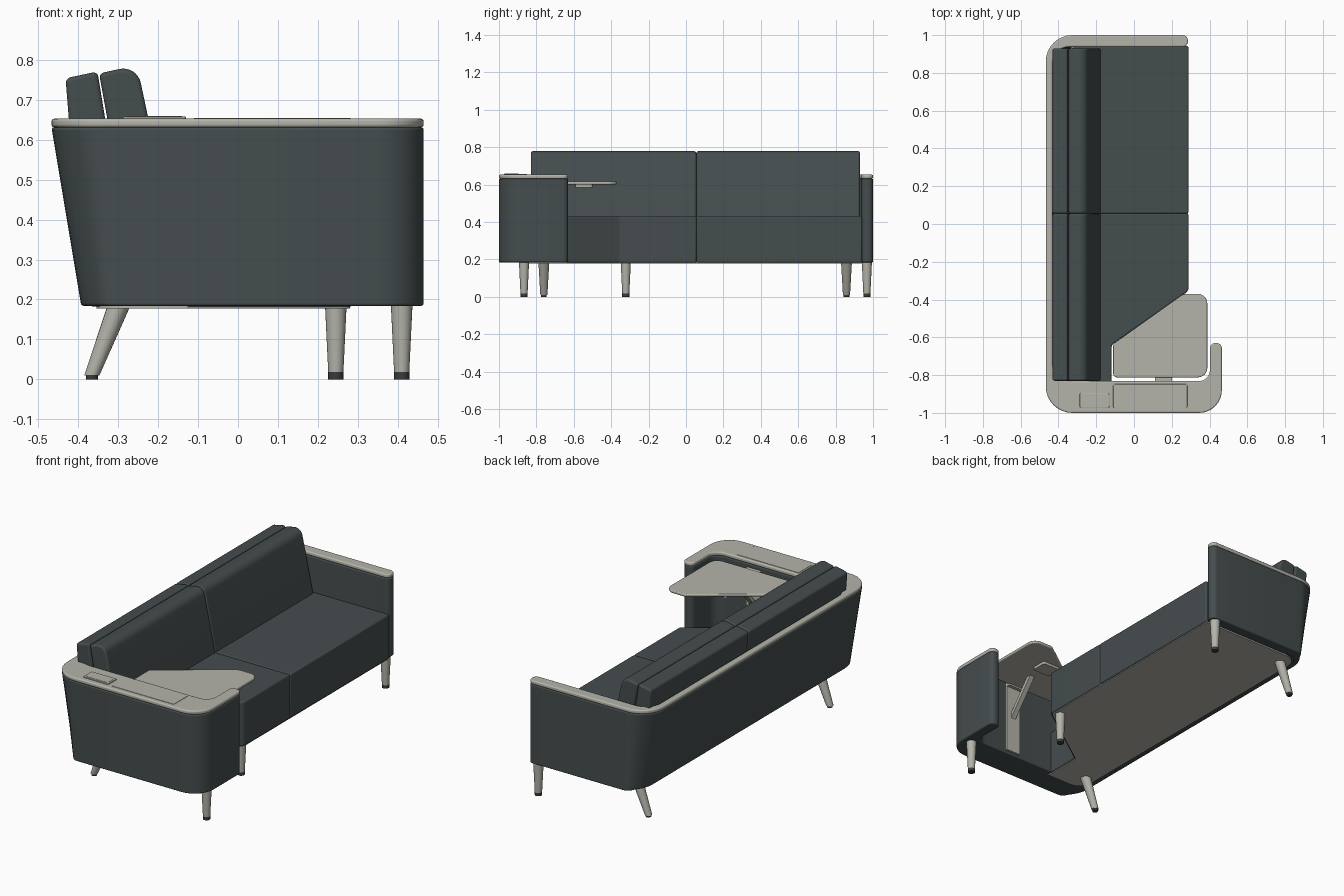
import bpy, bmesh, math
from mathutils import Vector

if "Cube" in bpy.data.objects:
    bpy.data.objects.remove(bpy.data.objects["Cube"])


def material(name, rgb):
    m = bpy.data.materials.new(name)
    m.diffuse_color = (*rgb, 1)
    m.use_nodes = True
    m.node_tree.nodes["Principled BSDF"].inputs["Base Color"].default_value = m.diffuse_color
    return m


DARK = material("charcoal fabric", (0.060, 0.074, 0.076))
LIGHT = material("warm grey", (0.46, 0.455, 0.40))
FOOT = material("dark rubber", (0.04, 0.045, 0.045))
SEAM_Y = 0.055


def rounded(corners, steps=8):
    """Outline from (x, y, radius) corners, with an arc at each corner."""
    out, n = [], len(corners)
    for i, (x, y, r) in enumerate(corners):
        p = Vector((x, y))
        if r == 0:
            out.append(p)
            continue
        a = (Vector(corners[i - 1][:2]) - p).normalized()
        b = (Vector(corners[(i + 1) % n][:2]) - p).normalized()
        half = a.angle(b) / 2
        c = p + (a + b).normalized() * (r / math.sin(half))
        s, e = p + a * (r / math.tan(half)) - c, p + b * (r / math.tan(half)) - c
        total = s.angle_signed(e)
        for k in range(steps + 1):
            t = -total * k / steps
            out.append(c + Vector((s.x * math.cos(t) - s.y * math.sin(t),
                                   s.x * math.sin(t) + s.y * math.cos(t))))
    return out


def prism(name, outline, lo, hi, mat, place=lambda u, v, w: (u, v, w), bevel=0.0, segs=3):
    """Extrude an outline from lo to hi; place() maps it into space."""
    bm = bmesh.new()
    a = [bm.verts.new(place(p[0], p[1], lo)) for p in outline]
    b = [bm.verts.new(place(p[0], p[1], hi)) for p in outline]
    bm.faces.new(a)
    bm.faces.new(b)
    n = len(a)
    for i in range(n):
        j = (i + 1) % n
        bm.faces.new((a[i], a[j], b[j], b[i]))
    bmesh.ops.recalc_face_normals(bm, faces=bm.faces)
    me = bpy.data.meshes.new(name)
    bm.to_mesh(me)
    bm.free()
    me.materials.append(mat)
    ob = bpy.data.objects.new(name, me)
    bpy.context.collection.objects.link(ob)
    if bevel:
        m = ob.modifiers.new("soft_edges", "BEVEL")
        m.width, m.segments = bevel, segs
        m.limit_method, m.angle_limit = "ANGLE", math.radians(40)
    bpy.ops.object.select_all(action="DESELECT")
    ob.select_set(True)
    bpy.context.view_layer.objects.active = ob
    bpy.ops.object.shade_smooth_by_angle(angle=math.radians(40))
    return ob


def box(name, x0, x1, y0, y1, z0, z1, mat, r=0.0, bevel=0.0):
    pts = rounded([(x0, y0, r), (x1, y0, r), (x1, y1, r), (x0, y1, r)], 4)
    return prism(name, pts, z0, z1, mat, bevel=bevel)


def lean(x, y, z):
    """Tilt the back wall outward towards the top."""
    w = min(max((-0.30 - x) / 0.13, 0), 1)
    return (x + 0.075 * w * (0.63 - z) / 0.45, y, z)


# Wraparound body: far arm, back wall, deep near arm and its short wing
body = rounded([(0.285, 1.0, 0.028), (-0.467, 1.0, 0.14), (-0.467, -1.0, 0.14),
                (0.465, -1.0, 0.12), (0.465, -0.63, 0.029), (0.402, -0.63, 0.029),
                (0.402, -0.832, 0.06), (-0.432, -0.832, 0.09),
                (-0.432, 0.938, 0.09), (0.285, 0.938, 0.028)])
prism("body_shell", body, 0.184, 0.631, DARK, lean, bevel=0.006)
prism("top_rail", body, 0.631, 0.653, LIGHT, bevel=0.007)

# Two seat blocks, the near one cut diagonally beside the table
near_seat = [(-0.37, -0.845, 0.08), (-0.118, -0.845, 0), (-0.118, -0.64, 0.02),
             (0.288, -0.355, 0.03), (0.288, SEAM_Y, 0), (-0.37, SEAM_Y, 0)]
far_seat = [(-0.37, SEAM_Y, 0), (0.288, SEAM_Y, 0), (0.288, 0.942, 0), (-0.37, 0.942, 0.08)]
for name, pts in (("near_seat", near_seat), ("far_seat", far_seat)):
    prism(name, rounded(pts), 0.182, 0.432, DARK, bevel=0.008)

# Underside panel
panel = [(-0.355, -0.86, 0.08), (-0.125, -0.86, 0), (-0.125, -0.635, 0),
         (0.28, -0.35, 0.03), (0.28, 0.94, 0), (-0.355, 0.94, 0.08)]
prism("underside_panel", rounded(panel), 0.177, 0.186, LIGHT)

# Back cushions: a thick front layer and a thin rear layer, each in two lengths
front_layer = rounded([(-0.175, 0.42, 0), (-0.253, 0.787, 0.045),
                       (-0.348, 0.766, 0.012), (-0.285, 0.42, 0)])
rear_layer = rounded([(-0.295, 0.42, 0), (-0.352, 0.771, 0.012),
                      (-0.432, 0.754, 0.015), (-0.405, 0.42, 0)])
for side, y0, y1 in (("near", -0.83, SEAM_Y), ("far", SEAM_Y, 0.93)):
    for layer, pts in (("front", front_layer), ("rear", rear_layer)):
        prism(f"{side}_{layer}_back_cushion", pts, y0, y1, DARK,
              lambda u, v, w: (u, w, v), bevel=0.01)

# Side table with its hinge, bracket and strut
table = rounded([(-0.11, -0.812, 0.02), (0.388, -0.812, 0.05), (0.388, -0.37, 0.05),
                 (0.262, -0.37, 0.05), (-0.11, -0.635, 0.02)])
prism("side_table", table, 0.600, 0.616, LIGHT, bevel=0.005)
box("table_underside_mount", 0.10, 0.21, -0.59, -0.50, 0.585, 0.601, LIGHT, 0.01)
box("table_hinge", 0.11, 0.20, -0.835, -0.80, 0.59, 0.612, LIGHT)
box("wall_bracket", 0.11, 0.20, -0.835, -0.820, 0.20, 0.60, LIGHT)
strut = [(-0.825, 0.40), (-0.825, 0.43), (-0.69, 0.602), (-0.66, 0.602)]
prism("table_strut", strut, 0.14, 0.17, LIGHT, lambda u, v, w: (w, u, v))

# Control plate and storage lid on the near arm
box("control_plate", -0.288, -0.13, -0.972, -0.895, 0.652, 0.658, LIGHT, 0.008, 0.002)
box("control_inset", -0.278, -0.14, -0.962, -0.905, 0.657, 0.659, LIGHT, 0.005)
box("storage_lid", -0.11, 0.282, -0.975, -0.848, 0.652, 0.655, LIGHT, 0.008, 0.001)


def leg(name, top, bottom, r_top, r_bottom, foot_r, foot_h):
    """Tapered round leg standing on a dark foot."""
    ring = [(math.cos(k * math.tau / 24), math.sin(k * math.tau / 24)) for k in range(24)]

    def taper(u, v, w):
        t = (w - foot_h) / (0.185 - foot_h)
        r = r_bottom + (r_top - r_bottom) * t
        return (bottom[0] + (top[0] - bottom[0]) * t + u * r,
                bottom[1] + (top[1] - bottom[1]) * t + v * r, w)

    prism(name, ring, foot_h, 0.185, LIGHT, taper)
    prism(name + "_foot", ring, 0, foot_h, FOOT,
          lambda u, v, w: (bottom[0] + u * foot_r, bottom[1] + v * foot_r, w))


# Upright front legs and splayed rear legs
for name, x, y in (("wing_leg", 0.41, -0.866), ("near_front_leg", 0.245, -0.322),
                   ("far_front_leg", 0.245, 0.967)):
    leg(name, (x, y), (x, y), 0.027, 0.019, 0.019, 0.018)
for name, y in (("near_rear_leg", -0.76), ("far_rear_leg", 0.858)):
    leg(name, (-0.298, y), (-0.366, y), 0.029, 0.019, 0.015, 0.010)
